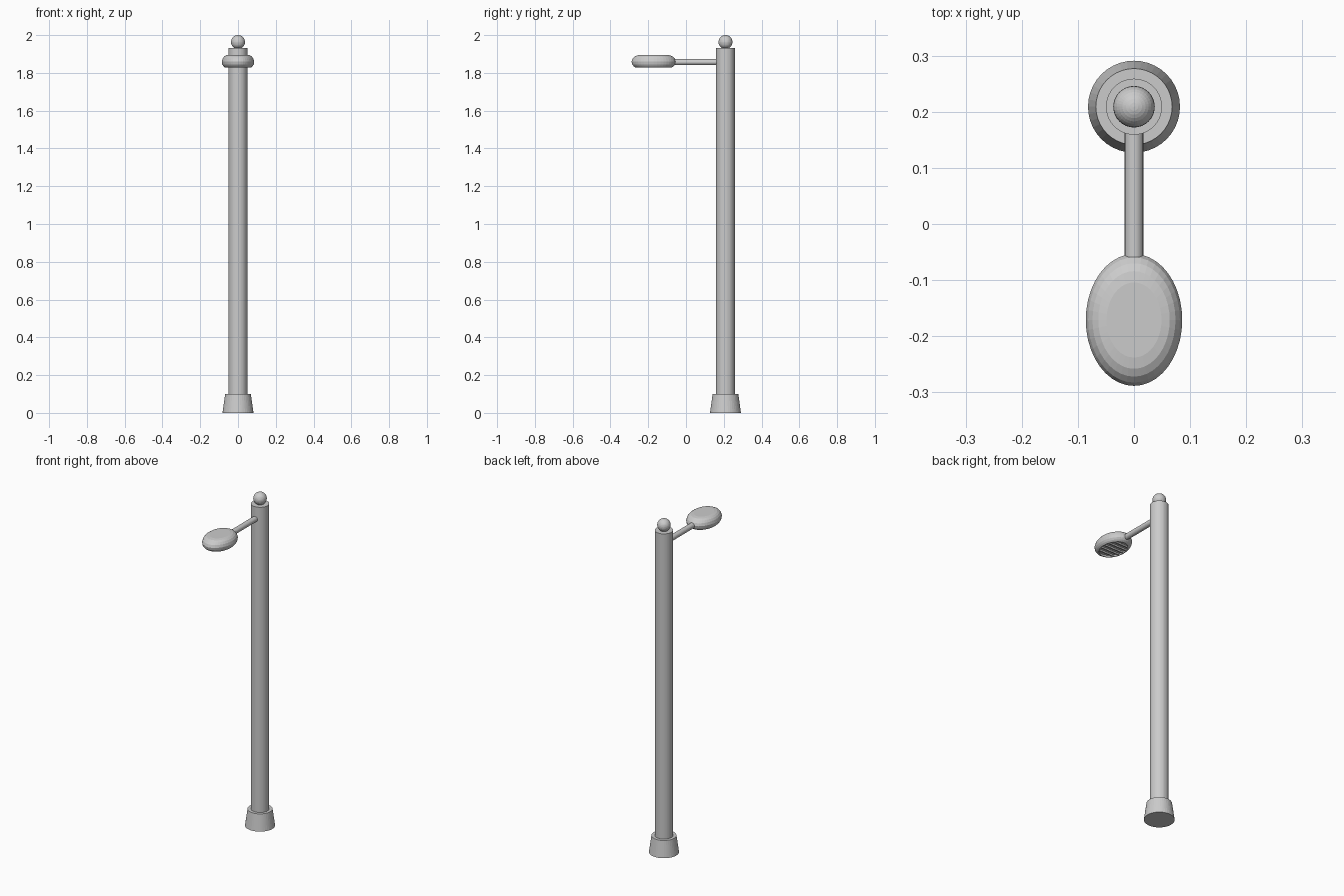
import bpy, bmesh, math

if "Cube" in bpy.data.objects:
    bpy.data.objects.remove(bpy.data.objects["Cube"])

grey = bpy.data.materials.new("light grey")
grey.diffuse_color = (0.6, 0.6, 0.6, 1)
grey.use_nodes = True
grey.node_tree.nodes["Principled BSDF"].inputs["Base Color"].default_value = grey.diffuse_color


def finish(name, bm):
    bmesh.ops.recalc_face_normals(bm, faces=bm.faces)
    me = bpy.data.meshes.new(name)
    bm.to_mesh(me)
    bm.free()
    me.materials.append(grey)
    ob = bpy.data.objects.new(name, me)
    bpy.context.collection.objects.link(ob)
    return ob


def lathe(name, profile, cy, rx=1.0, ry=1.0, n=40):
    """Stack of (elliptical) rings from (radius, z) pairs, capped at both ends."""
    bm = bmesh.new()
    rings = []
    for r, z in profile:
        rings.append([bm.verts.new((r * rx * math.cos(2 * math.pi * i / n),
                                    cy + r * ry * math.sin(2 * math.pi * i / n), z))
                      for i in range(n)])
    for a, b in zip(rings, rings[1:]):
        for i in range(n):
            j = (i + 1) % n
            bm.faces.new((a[i], a[j], b[j], b[i]))
    bm.faces.new(rings[0])
    bm.faces.new(rings[-1])
    return finish(name, bm)


POLE_Y, LAMP_Y = 0.209, -0.171

# Tapered foot and tall pole
lathe("base", [(0.082, 0), (0.068, 0.1)], POLE_Y)
lathe("pole", [(0.05, 0.09), (0.05, 1.932)], POLE_Y)

# Ball finial
lathe("finial", [(0.037 * math.sin(math.pi * t / 16) + 1e-5,
                  1.963 - 0.037 * math.cos(math.pi * t / 16)) for t in range(17)],
      POLE_Y, n=32)

# Horizontal arm
bm = bmesh.new()
bmesh.ops.create_cone(bm, cap_ends=True, segments=24, radius1=0.0165,
                      radius2=0.0165, depth=0.25)
for v in bm.verts:
    x, y, z = v.co
    v.co = (x, 0.05 + z, 1.857 + y)
finish("arm", bm)

# Oval lamp head with a shallow recess underneath
lathe("lamp_head", [(0.57, 1.896), (0.74, 1.893), (0.86, 1.886), (0.95, 1.875),
                    (1.0, 1.860), (0.97, 1.845), (0.90, 1.835), (0.82, 1.829),
                    (0.76, 1.828), (0.76, 1.838)], LAMP_Y, 0.086, 0.1175)

# Slats across the lamp opening
bm = bmesh.new()
for k in range(-2, 3):
    y = k * 0.03
    half = 0.086 * 0.76 * math.sqrt(1 - (y / (0.1175 * 0.76)) ** 2)
    cube = bmesh.ops.create_cube(bm, size=1)
    for v in cube["verts"]:
        v.co = (v.co.x * 2 * half, LAMP_Y + y + v.co.y * 0.008,
                1.834 + v.co.z * 0.009)
finish("lamp_slats", bm)
